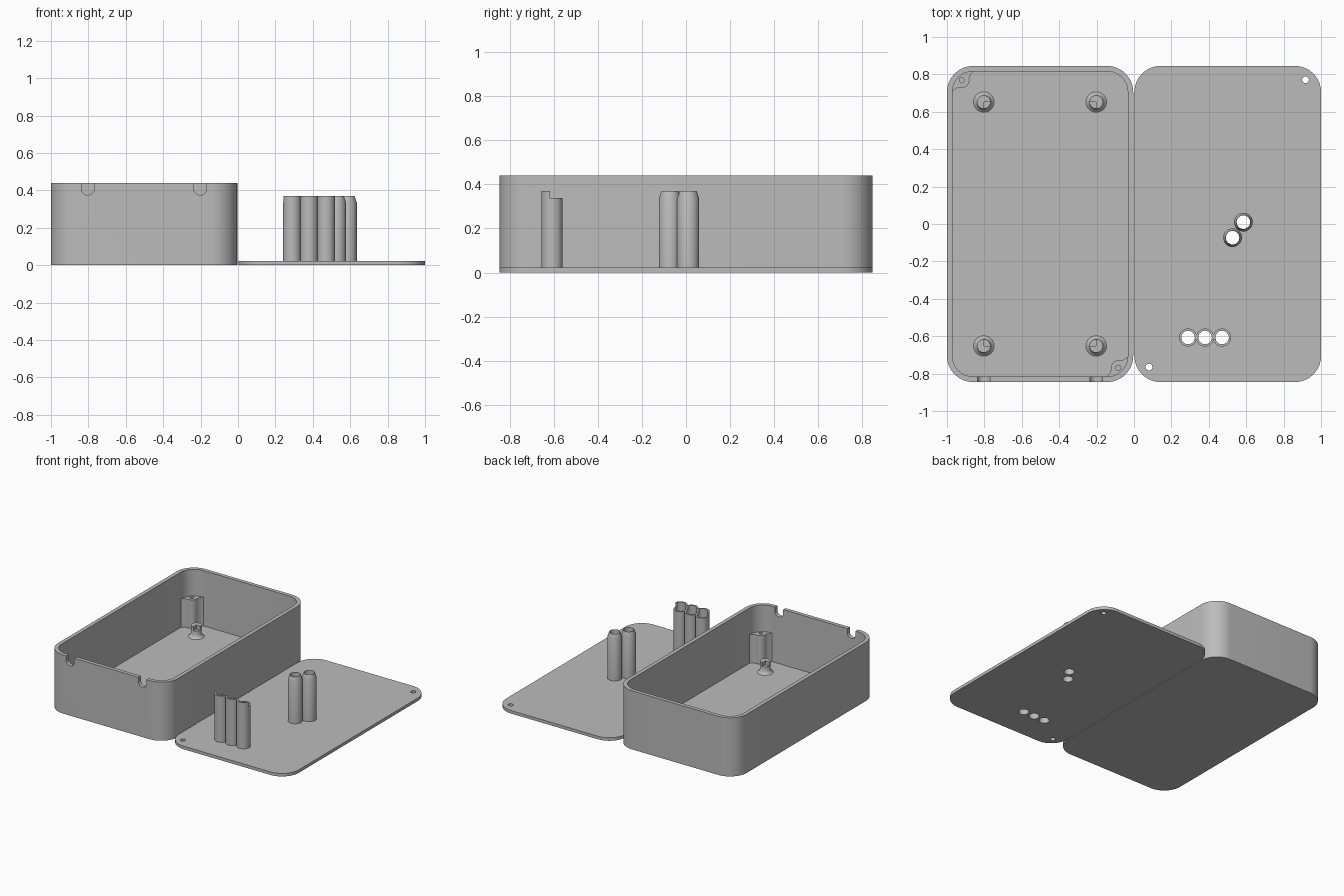
import bpy, bmesh, math

if "Cube" in bpy.data.objects:
    bpy.data.objects.remove(bpy.data.objects["Cube"])

grey = bpy.data.materials.new("grey plastic")
grey.diffuse_color = (0.5, 0.5, 0.5, 1)
grey.use_nodes = True
grey.node_tree.nodes["Principled BSDF"].inputs["Base Color"].default_value = grey.diffuse_color


def finish(name, bm):
    bmesh.ops.recalc_face_normals(bm, faces=bm.faces)
    me = bpy.data.meshes.new(name)
    bm.to_mesh(me)
    bm.free()
    ob = bpy.data.objects.new(name, me)
    bpy.context.collection.objects.link(ob)
    me.materials.append(grey)
    return ob


def rounded(cx, hx, hy, r, n=12):
    """Rounded rectangle outline centred on (cx, 0)."""
    pts = []
    for k, (sx, sy) in enumerate(((1, 1), (-1, 1), (-1, -1), (1, -1))):
        for i in range(n + 1):
            a = math.pi / 2 * (k + i / n)
            pts.append((cx + sx * (hx - r) + r * math.cos(a),
                        sy * (hy - r) + r * math.sin(a)))
    return pts


def loft(name, rings, caps=True):
    """Skin a list of (outline, z) rings."""
    bm = bmesh.new()
    vs = [[bm.verts.new((x, y, z)) for x, y in pts] for pts, z in rings]
    n = len(vs[0])
    loops = list(zip(vs, vs[1:])) if caps else list(zip(vs, vs[1:] + vs[:1]))
    for a, b in loops:
        for i in range(n):
            j = (i + 1) % n
            bm.faces.new((a[i], a[j], b[j], b[i]))
    if caps:
        bm.faces.new(vs[0])
        bm.faces.new(vs[-1])
    return finish(name, bm)


def circle(x, y, r, n=32):
    return [(x + r * math.cos(2 * math.pi * i / n),
             y + r * math.sin(2 * math.pi * i / n)) for i in range(n)]


def lathe(name, x, y, profile, caps=True):
    return loft(name, [(circle(x, y, r), z) for r, z in profile], caps)


def block(name, x0, x1, y0, y1, z0, z1):
    return loft(name, [([(x0, y0), (x1, y0), (x1, y1), (x0, y1)], z) for z in (z0, z1)])


def cut(ob, *cutters):
    for c in cutters:
        m = ob.modifiers.new("cut", 'BOOLEAN')
        m.operation, m.solver, m.object = 'DIFFERENCE', 'EXACT', c
        bpy.context.view_layer.objects.active = ob
        bpy.ops.object.modifier_apply(modifier=m.name)
        bpy.data.objects.remove(c)


# Open case with thin walls
CX, HX, HY, R, WALL, FLOOR, TOP = -0.502, 0.498, 0.845, 0.14, 0.029, 0.025, 0.44
inner = rounded(CX, HX - WALL, HY - WALL, R - WALL)
outer = rounded(CX, HX, HY, R)
case = loft("case", [(outer, 0), (outer, TOP), (inner, TOP), (inner, FLOOR)])

# Round-bottomed cable notches in the front wall
for x in (-0.803, -0.202):
    r, zc = 0.034, 0.409
    prof = [(x + r * math.cos(a), zc + r * math.sin(a))
            for a in (math.pi * (1 + i / 16) for i in range(17))]
    prof += [(x + r, TOP + 0.05), (x - r, TOP + 0.05)]
    bm = bmesh.new()
    f = bm.faces.new([bm.verts.new((px, -0.9, pz)) for px, pz in prof])
    ext = bmesh.ops.extrude_face_region(bm, geom=[f])["geom"]
    bmesh.ops.translate(bm, vec=(0, 0.12, 0),
                        verts=[v for v in ext if isinstance(v, bmesh.types.BMVert)])
    cut(case, finish("notch_cutter", bm))

# Board standoffs, inward quarter lowered as a seat
for x in (-0.803, -0.202):
    for y in (-0.652, 0.652):
        post = lathe("board_standoff", x, y,
                     [(0.055, FLOOR - 0.005), (0.055, FLOOR), (0.044, FLOOR + 0.008),
                      (0.036, FLOOR + 0.025), (0.036, 0.11)])
        xs = sorted((x, x + (0.1 if x < CX else -0.1)))
        ys = sorted((y, y + (0.1 if y < 0 else -0.1)))
        cut(post, block("seat_cutter", *xs, *ys, 0.08, 0.2))

# Screw posts filling two opposite corners, flared into the walls
for s, name in ((1, "back_screw_post"), (-1, "front_screw_post")):
    px, py = CX - s * 0.418, s * 0.769
    ix, iy, ri = HX - WALL + 0.008, HY - WALL + 0.008, R - WALL
    pts = []
    for i in range(11):   # edge that follows the case corner
        a = math.pi / 2 * (1 + i / 10)
        pts.append((-(ix - ri) + ri * math.cos(a), iy - ri + ri * math.sin(a)))
    pts += [(-ix, 0.7), (-ix + 0.012, 0.712), (-ix + 0.028, 0.725)]
    for i in range(13):   # rounded nose around the screw hole
        a = math.radians(-105 + 120 * i / 12)
        pts.append((-0.418 + 0.04 * math.cos(a), 0.769 + 0.04 * math.sin(a)))
    pts += [(-0.37, iy - 0.022), (-0.357, iy - 0.008), (-0.345, iy)]
    pts = [(CX + s * x, s * y) for x, y in pts]
    post = loft(name, [(pts, FLOOR - 0.005), (pts, 0.24)])
    cut(post, lathe("hole_cutter", px, py, [(0.014, 0.06), (0.014, 0.3)]))

# Lid plate lying beside the case
LID = 0.023
plate = rounded(0.501, 0.499, HY, R)
lid = loft("lid", [(plate, 0), (plate, LID)])
buttons = [(0.289, -0.607), (0.380, -0.607), (0.471, -0.607)]
lights = [(0.585, 0.010), (0.527, -0.073)]
holes = [(x, y, 0.036) for x, y in buttons + lights]
holes += [(0.917, 0.771, 0.018), (0.08, -0.765, 0.018)]
for x, y, r in holes:
    cut(lid, lathe("hole_cutter", x, y, [(r, -0.1), (r, 0.1)]))

# Stepped tubes in a row, back half lower
for x, y in buttons:
    tube = lathe("stepped_tube", x, y,
                 [(0.048, LID - 0.004), (0.048, 0.37), (0.036, 0.37), (0.036, LID - 0.004)], False)
    cut(tube, block("step_cutter", x - 0.1, x + 0.1, y - 0.01, y + 0.1, 0.338, 0.5))

# Pair of tubes with tapered tips
for x, y in lights:
    lathe("tapered_tube", x, y,
          [(0.05, LID - 0.004), (0.05, 0.335), (0.038, 0.37), (0.036, 0.37), (0.036, LID - 0.004)], False)

# Smooth curves, keep sharp edges
for ob in bpy.context.scene.objects:
    ob.select_set(True)
bpy.context.view_layer.objects.active = case
bpy.ops.object.shade_smooth_by_angle(angle=math.radians(30))
